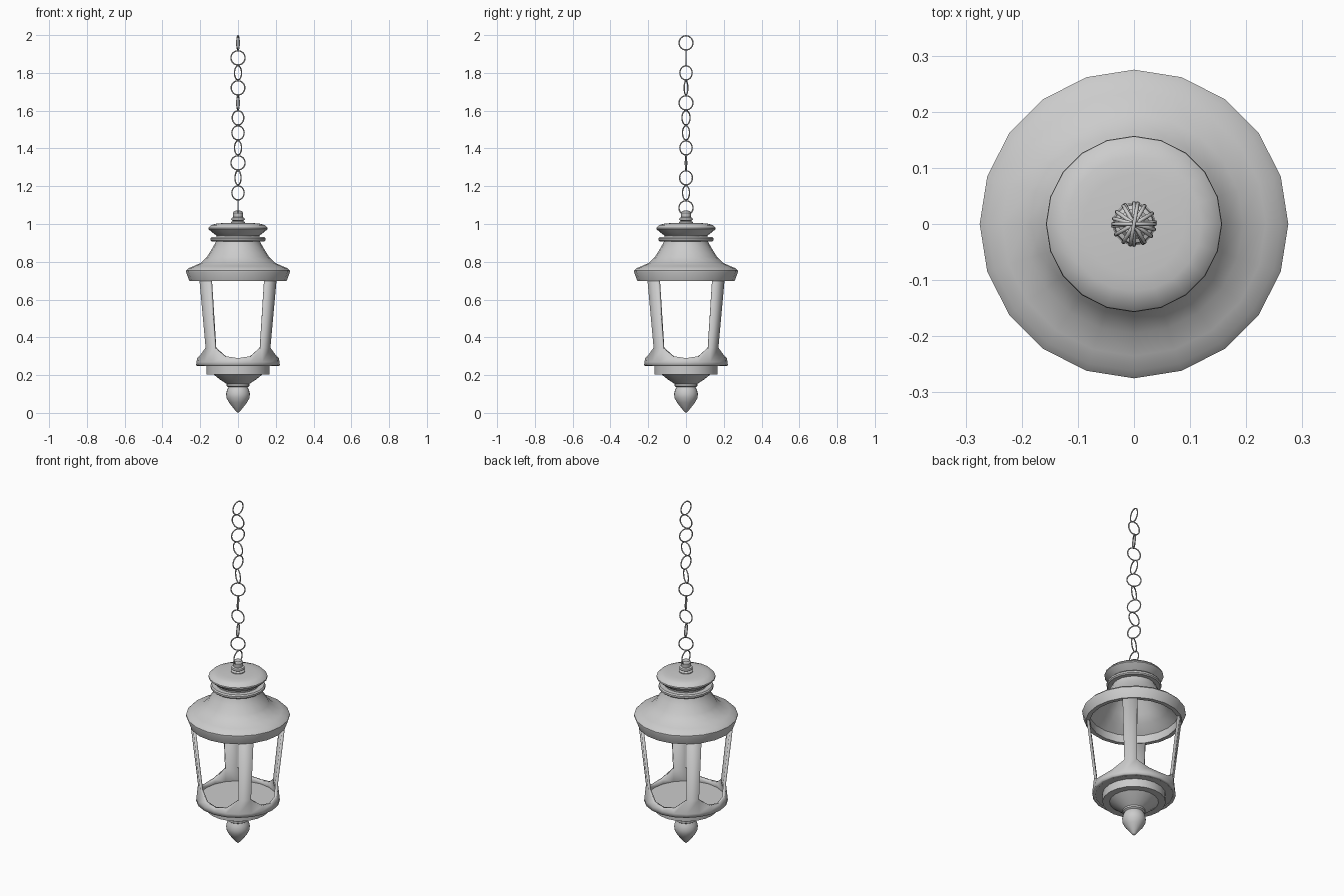
import bpy, bmesh
from math import cos, sin, pi, radians

if "Cube" in bpy.data.objects:
    bpy.data.objects.remove(bpy.data.objects["Cube"])

SIDES = 20


def finish(name, bm):
    bmesh.ops.remove_doubles(bm, verts=bm.verts, dist=0.0002)
    bmesh.ops.recalc_face_normals(bm, faces=bm.faces)
    me = bpy.data.meshes.new(name)
    bm.to_mesh(me)
    bm.free()
    ob = bpy.data.objects.new(name, me)
    bpy.context.collection.objects.link(ob)
    bpy.ops.object.select_all(action='DESELECT')
    ob.select_set(True)
    bpy.context.view_layer.objects.active = ob
    bpy.ops.object.shade_smooth_by_angle(angle=radians(32))
    return ob


def point(r, k, z, sides=SIDES):
    a = 2 * pi * k / sides
    return (r * cos(a), r * sin(a), z)


def lathe(name, profile):
    """Revolve (radius, z) points around the vertical axis."""
    bm = bmesh.new()
    vs = [bm.verts.new((r, 0, z)) for r, z in profile]
    es = [bm.edges.new(p) for p in zip(vs, vs[1:])]
    bmesh.ops.spin(bm, geom=vs + es, cent=(0, 0, 0), axis=(0, 0, 1),
                   angle=2 * pi, steps=SIDES, use_duplicate=False)
    return finish(name, bm)


# Roof: flared hollow shell with a thick rim
lathe("roof", [(0, 0.925), (0.115, 0.925), (0.117, 0.905), (0.138, 0.868), (0.165, 0.825),
               (0.195, 0.795), (0.235, 0.777), (0.262, 0.766), (0.275, 0.753), (0.275, 0.745),
               (0.257, 0.697), (0.234, 0.697), (0.236, 0.745), (0.185, 0.785),
               (0.152, 0.825), (0.12, 0.875), (0.1, 0.9), (0, 0.9)])

# Neck ring and cap
lathe("neck_ring", [(0, 0.908), (0.14, 0.908), (0.146, 0.914), (0.146, 0.924),
                    (0.14, 0.931), (0, 0.931)])
lathe("cap", [(0, 0.925), (0.113, 0.925), (0.115, 0.94), (0.135, 0.954), (0.157, 0.973),
              (0.156, 0.98), (0.142, 0.994), (0.12, 1.001), (0.09, 1.004), (0, 1.006)])

# Hanging knob
lathe("hanging_knob", [(0, 1.0), (0.038, 1.0), (0.038, 1.01), (0.027, 1.016), (0.036, 1.022),
                       (0.034, 1.032), (0.025, 1.036), (0.027, 1.058), (0.02, 1.069), (0, 1.072)])

# Lantern frame: low curved wall with four posts and arched sills
SILL = [0.29, 0.30, 0.345, 0.345, 0.30]


def wall_radius(z):
    return 0.216 - 0.004 * (z - 0.29) / 0.055


bm = bmesh.new()
foot, rim, sill = [], [], []
for k in range(SIDES):
    z = SILL[k % 5]
    foot.append(bm.verts.new(point(0.222, k, 0.25)))
    rim.append(bm.verts.new(point(0.22, k, 0.27)))
    sill.append(bm.verts.new(point(wall_radius(z), k, z)))
for k in range(SIDES):
    n = (k + 1) % SIDES
    bm.faces.new((foot[k], foot[n], rim[n], rim[k]))
    bm.faces.new((rim[k], rim[n], sill[n], sill[k]))
    if k % 5 == 2:
        a = bm.verts.new(point(0.253, k, 0.71))
        b = bm.verts.new(point(0.253, n, 0.71))
        bm.faces.new((sill[k], sill[n], b, a))
frame = finish("lantern_frame", bm)
solid = frame.modifiers.new("thickness", 'SOLIDIFY')
solid.thickness = 0.015
solid.offset = -1

# Floor and stepped base
lathe("base", [(0, 0.268), (0.212, 0.268), (0.212, 0.251), (0.168, 0.251), (0.168, 0.204),
               (0.13, 0.204), (0.095, 0.176), (0.055, 0.15), (0, 0.15)])

# Bottom finial
lathe("finial", [(0, 0.152), (0.06, 0.152), (0.06, 0.142), (0.051, 0.136), (0.059, 0.12),
                 (0.063, 0.1), (0.061, 0.08), (0.048, 0.055), (0.028, 0.03),
                 (0.012, 0.01), (0, 0)])

# Chain: round links, each turned differently about the vertical axis
TURNS = [80, 0, 60, -15, 80, -35, 30, -60, 5, -65, 30, 90]
for i, turn in enumerate(TURNS):
    bpy.ops.mesh.primitive_torus_add(
        major_radius=0.0375, minor_radius=0.0035, major_segments=24, minor_segments=8,
        location=(0, 0, 1.959 - 0.0794 * i), rotation=(pi / 2, 0, radians(turn)))
    bpy.context.object.name = f"chain_link_{i + 1}"
    bpy.ops.object.shade_smooth()
